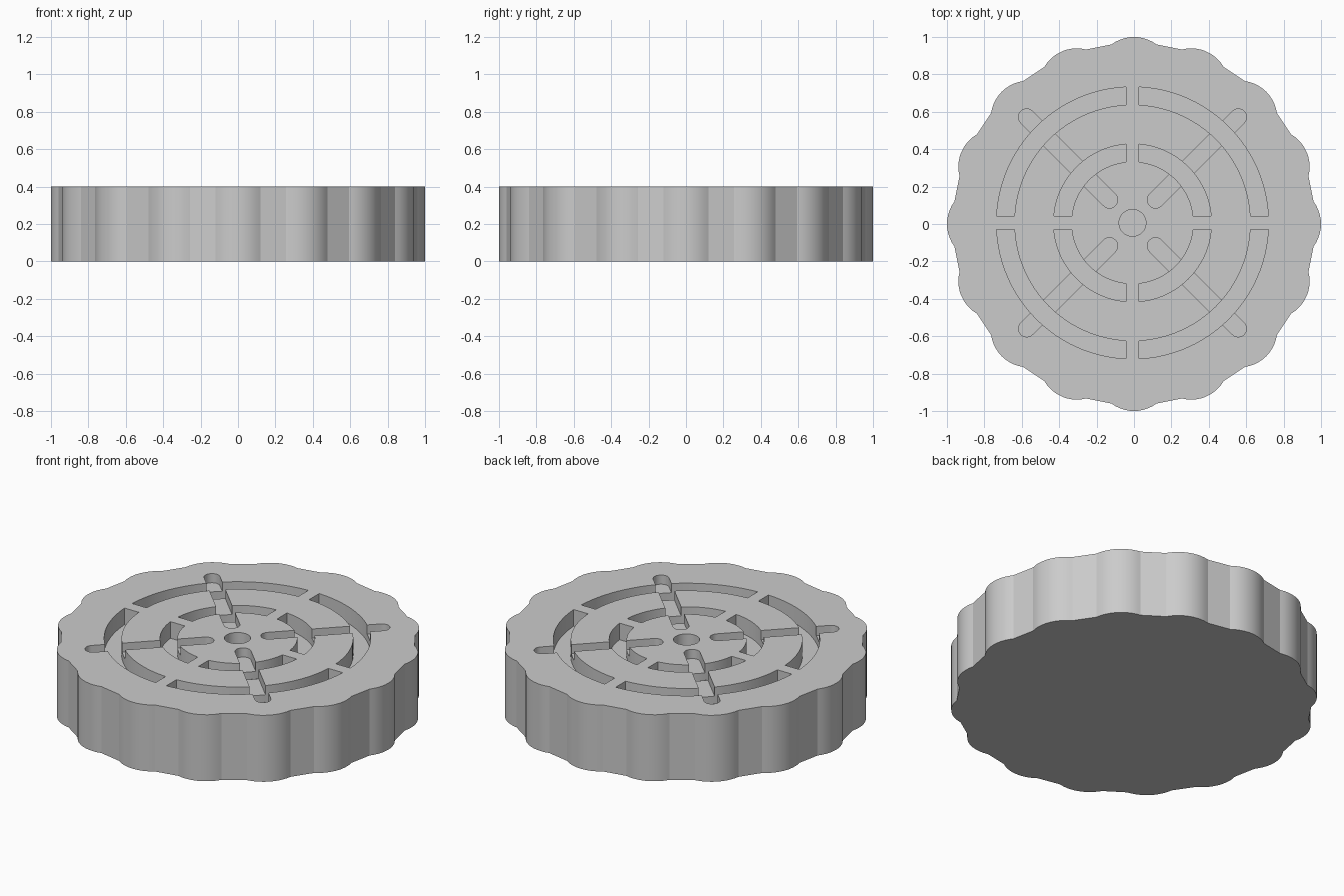
import bpy
import bmesh
from math import radians, sin, cos, asin, pi

cube = bpy.data.objects.get("Cube")
if cube:
    bpy.data.objects.remove(cube, do_unlink=True)

HEIGHT = 0.4
CX, CY = -0.008, 0.006      # centre of the groove pattern
RING_DEPTH, SLOT_DEPTH = 0.1, 0.055

grey = bpy.data.materials.new("grey")
grey.use_nodes = True
grey.diffuse_color = (0.6, 0.6, 0.6, 1)
grey.node_tree.nodes["Principled BSDF"].inputs["Base Color"].default_value = (0.6, 0.6, 0.6, 1)


def arc(cx, cy, r, start, end, steps):
    """Points along an arc, angles in radians."""
    angles = [start + (end - start) * i / steps for i in range(steps + 1)]
    return [(cx + r * cos(a), cy + r * sin(a)) for a in angles]


def turn(points, angle):
    c, s = cos(angle), sin(angle)
    return [(x * c - y * s, x * s + y * c) for x, y in points]


def prisms(name, outlines, bottom, top):
    """One object holding an upright prism for every outline."""
    bm = bmesh.new()
    for outline in outlines:
        face = bm.faces.new([bm.verts.new((x, y, bottom)) for x, y in outline])
        grown = bmesh.ops.extrude_face_region(bm, geom=[face])["geom"]
        verts = [v for v in grown if isinstance(v, bmesh.types.BMVert)]
        bmesh.ops.translate(bm, verts=verts, vec=(0, 0, top - bottom))
    bmesh.ops.recalc_face_normals(bm, faces=bm.faces)
    mesh = bpy.data.meshes.new(name)
    bm.to_mesh(mesh)
    bm.free()
    mesh.materials.append(grey)
    obj = bpy.data.objects.new(name, mesh)
    bpy.context.collection.objects.link(obj)
    return obj


# Disc with sixteen rounded lobes joined by short flats
lobe = arc(0.8, 0, 0.2, radians(-37), radians(37), 10)
outline = [p for i in range(16) for p in turn(lobe, i * pi / 8)]
disc = prisms("scalloped_disc", [outline], 0, HEIGHT)


# Ring grooves: quarter bands with parallel-sided gaps on both axes
def quarter_band(inner, outer, half_gap=0.036):
    a, b = asin(half_gap / inner), asin(half_gap / outer)
    return (arc(0, 0, outer, b, pi / 2 - b, 24)
            + arc(0, 0, inner, pi / 2 - a, a, 24))


bands = [turn(quarter_band(*radii), i * pi / 2)
         for radii in ((0.327, 0.422), (0.632, 0.727)) for i in range(4)]
hole = arc(0, 0, 0.072, 0, 2 * pi, 32)[:-1]
ring_cutter = prisms("ring_groove_cutter", bands + [hole], HEIGHT - RING_DEPTH, HEIGHT + 0.1)

# Diagonal slots with round ends
slot = (arc(0.8, 0, 0.044, -pi / 2, pi / 2, 12)
        + arc(0.174, 0, 0.044, pi / 2, 3 * pi / 2, 12))
slots = [turn(slot, pi / 4 + i * pi / 2) for i in range(4)]
slot_cutter = prisms("diagonal_slot_cutter", slots, HEIGHT - SLOT_DEPTH, HEIGHT + 0.1)

# Cut the grooves, then hide the helpers
for cutter in (ring_cutter, slot_cutter):
    cutter.location = (CX, CY, 0)
    cutter.hide_render = True
    cut = disc.modifiers.new(cutter.name, 'BOOLEAN')
    cut.operation = 'DIFFERENCE'
    cut.solver = 'EXACT'
    cut.object = cutter

bpy.ops.object.select_all(action='DESELECT')
disc.select_set(True)
bpy.context.view_layer.objects.active = disc
for cutter in (ring_cutter, slot_cutter):
    bpy.ops.object.modifier_apply(modifier=cutter.name)
    bpy.data.objects.remove(cutter, do_unlink=True)
bpy.ops.object.shade_smooth_by_angle(angle=radians(20))
